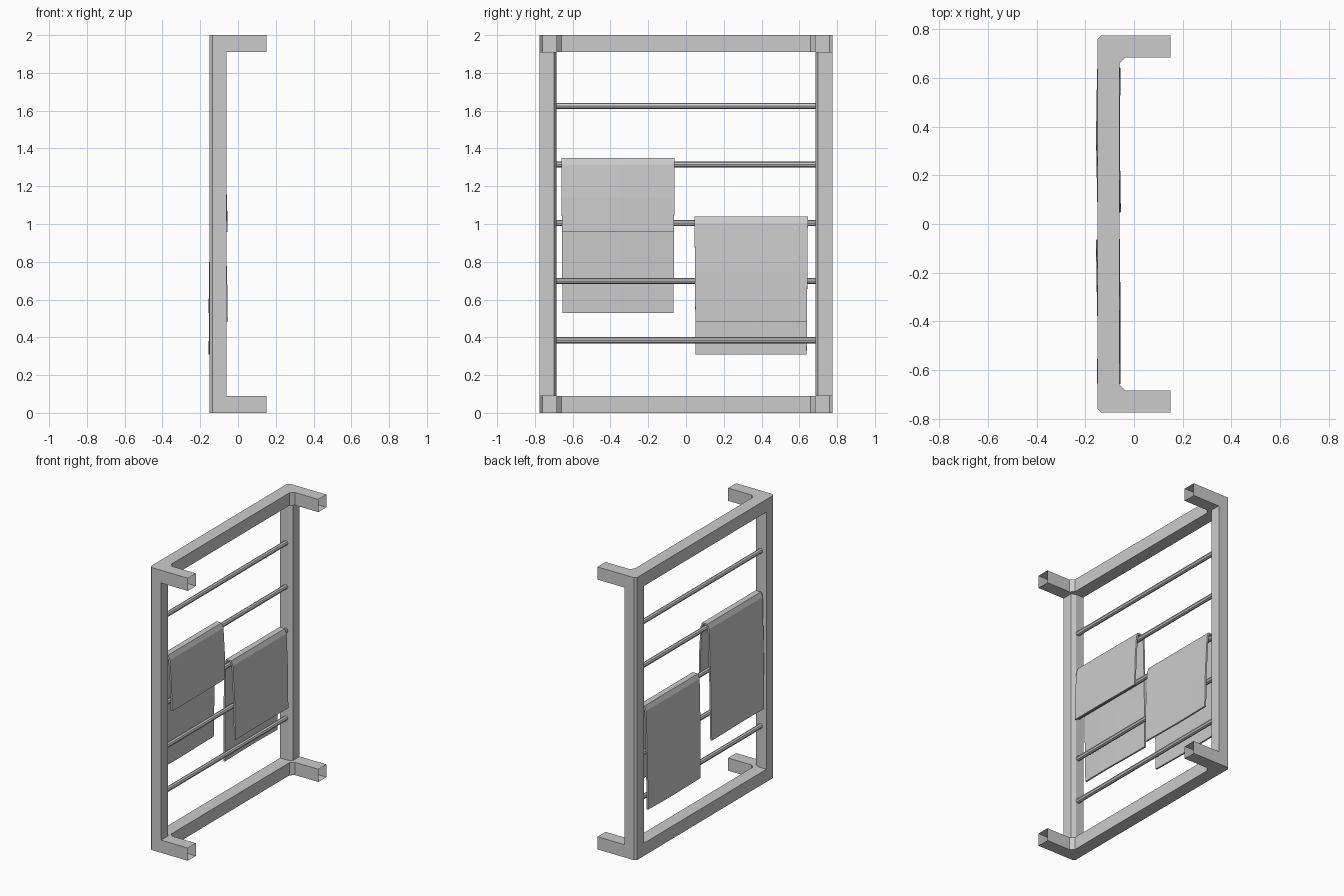
import bpy
import math
from mathutils import Vector

if "Cube" in bpy.data.objects:
    bpy.data.objects.remove(bpy.data.objects["Cube"], do_unlink=True)

# One plain grey for everything
grey = bpy.data.materials.new("plain_grey")
grey.use_nodes = True
grey.diffuse_color = (0.6, 0.6, 0.6, 1)
grey.node_tree.nodes["Principled BSDF"].inputs["Base Color"].default_value = (0.6, 0.6, 0.6, 1)

FRONT, BACK, WALL = -0.06, -0.15, 0.15   # frame depth and wall plane
OUT, INN = 0.775, 0.685                  # outer and inner frame half width
RAIL = 0.09                              # rail height
ROD_X = -0.105


def make(name, verts, faces):
    mesh = bpy.data.meshes.new(name)
    mesh.from_pydata(verts, [], faces)
    mesh.materials.append(grey)
    obj = bpy.data.objects.new(name, mesh)
    bpy.context.collection.objects.link(obj)
    return obj


def prism(name, outline, z0, z1, open_ends=False):
    """Extrude an xy outline upward; faces on the wall plane may stay open."""
    n = len(outline)
    verts = [(x, y, z) for z in (z0, z1) for x, y in outline]
    faces = [tuple(reversed(range(n))), tuple(range(n, 2 * n))]
    for i in range(n):
        j = (i + 1) % n
        if open_ends and outline[i][0] == WALL and outline[j][0] == WALL:
            continue
        faces.append((i, j, n + j, n + i))
    return make(name, verts, faces)


def mirrored(points):
    return [(x, -y) for x, y in reversed(points)]


# Top and bottom rails: U-shaped hollow tubes, open towards the wall
outer = [(WALL, OUT), (BACK + 0.015, OUT), (BACK, OUT - 0.015)]
inner = [(FRONT, -INN + 0.025), (FRONT + 0.025, -INN), (WALL, -INN)]
rail = outer + mirrored(outer)
rail += [(x, y) for x, y in reversed(inner)] + mirrored(inner)[::-1]
prism("bottom_rail", rail, 0, RAIL, True)
prism("top_rail", rail, 2 - RAIL, 2, True)

# Side posts with chamfered corners
post = [(FRONT, INN + 0.015), (FRONT, OUT), (BACK + 0.015, OUT),
        (BACK, OUT - 0.015), (BACK, INN), (FRONT - 0.03, INN)]
prism("left_post", post, RAIL, 2 - RAIL)
prism("right_post", mirrored(post), RAIL, 2 - RAIL)

# Horizontal rods
for i, z in enumerate((0.385, 0.698, 1.005, 1.315, 1.625)):
    bpy.ops.mesh.primitive_cylinder_add(vertices=8, radius=0.0165, depth=2 * INN + 0.02,
                                        location=(ROD_X, 0, z),
                                        rotation=(math.pi / 2, 0, 0))
    rod = bpy.context.object
    rod.name = f"rod_{i + 1}"
    rod.data.materials.append(grey)


def towel(name, y0, y1, top, front_end, back_end, phase):
    """Sheet folded over a rod, flaring and waving slightly towards its hems."""
    fold = top - 0.035
    path = [(-0.062, front_end), (-0.065, (fold + front_end) / 2), (-0.077, fold),
            (-0.088, top - 0.006), (-0.122, top - 0.006), (-0.133, fold),
            (-0.143, (fold + back_end) / 2), (-0.147, back_end)]
    cols = 5
    verts = []
    for x, z in path:
        drop = (top - z) / (top - back_end)
        for c in range(cols):
            t = c / (cols - 1)
            y = y0 + (y1 - y0) * t + 0.012 * drop * (0.5 - t)
            wave = 0.003 * drop * math.sin(t * 5 + phase)
            verts.append((x + wave, y, z))
    faces = [(r * cols + c, r * cols + c + 1, (r + 1) * cols + c + 1, (r + 1) * cols + c)
             for r in range(len(path) - 1) for c in range(cols - 1)]
    obj = make(name, verts, faces)
    solid = obj.modifiers.new("thickness", 'SOLIDIFY')
    solid.thickness = 0.012
    solid.offset = 0
    return obj


# Two hanging towels
towel("upper_towel", -0.66, -0.06, 1.35, 0.958, 0.53, 0.0)
towel("lower_towel", 0.045, 0.645, 1.04, 0.485, 0.31, 2.0)
